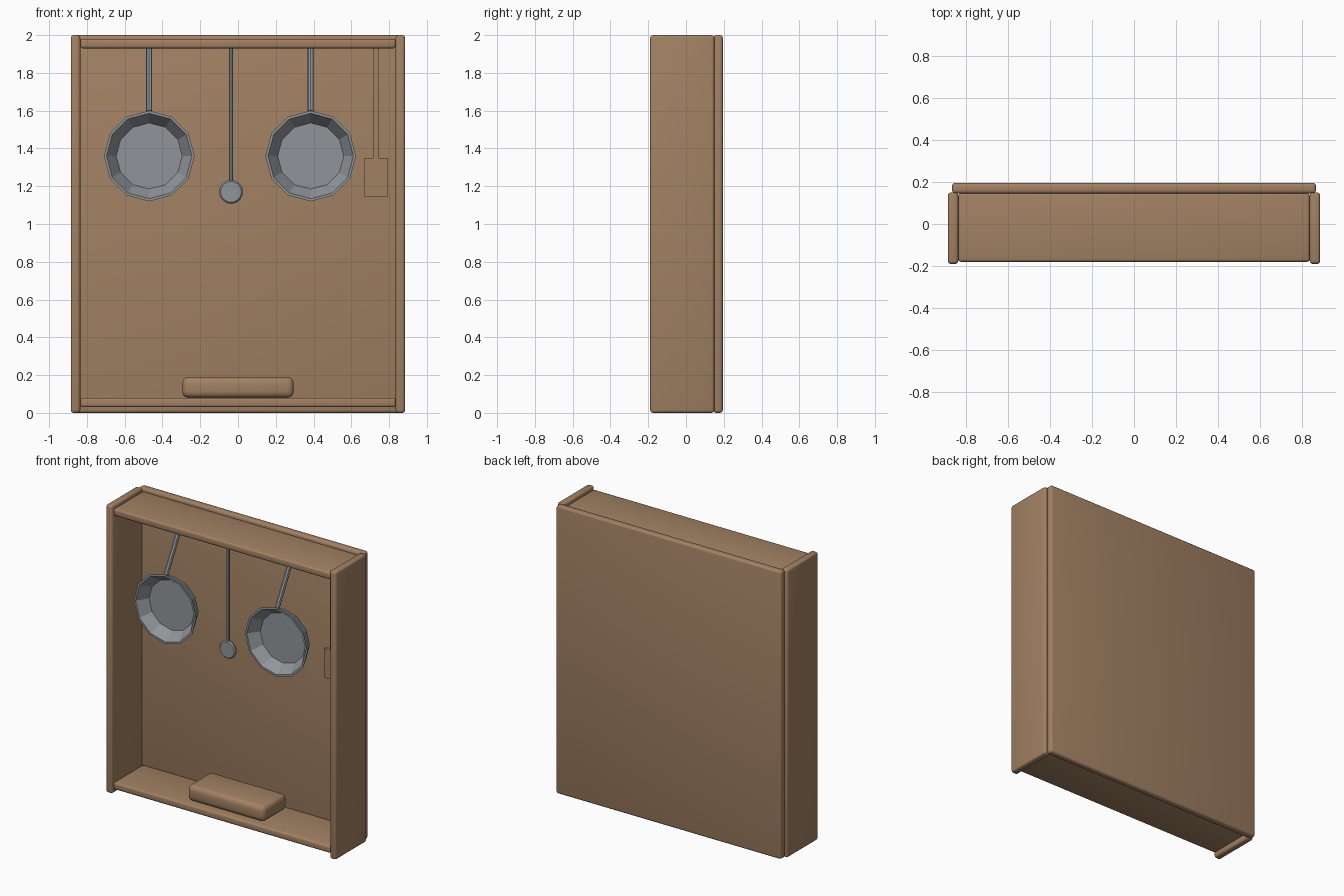
import bpy, bmesh, math
from mathutils import Vector

cube = bpy.data.objects.get("Cube")
if cube:
    bpy.data.objects.remove(cube)


def material(name, rgb):
    m = bpy.data.materials.new(name)
    m.use_nodes = True
    m.diffuse_color = (*rgb, 1)
    m.node_tree.nodes["Principled BSDF"].inputs["Base Color"].default_value = (*rgb, 1)
    return m


WOOD = material("warm wood", (0.36, 0.22, 0.125))
STEEL = material("grey steel", (0.28, 0.30, 0.32))


def finish(name, bm, mat, smooth=True):
    bmesh.ops.recalc_face_normals(bm, faces=bm.faces)
    mesh = bpy.data.meshes.new(name)
    bm.to_mesh(mesh)
    bm.free()
    mesh.materials.append(mat)
    ob = bpy.data.objects.new(name, mesh)
    bpy.context.collection.objects.link(ob)
    if smooth:
        bpy.ops.object.select_all(action="DESELECT")
        ob.select_set(True)
        bpy.context.view_layer.objects.active = ob
        bpy.ops.object.shade_smooth_by_angle(angle=math.radians(35))
    return ob


def box(name, x, y, z, mat, bevel=0.0):
    """Box from (min, max) ranges, with rounded edges."""
    bm = bmesh.new()
    bmesh.ops.create_cube(bm, size=1)
    for v in bm.verts:
        v.co = [r[0] + (c + 0.5) * (r[1] - r[0]) for c, r in zip(v.co, (x, y, z))]
    if bevel:
        bmesh.ops.bevel(bm, geom=bm.edges[:], offset=bevel, segments=3,
                        profile=0.5, affect="EDGES")
    return finish(name, bm, mat)


def rod(name, start, end, radius, mat, sides=8):
    start, end = Vector(start), Vector(end)
    bm = bmesh.new()
    bmesh.ops.create_cone(bm, cap_ends=True, segments=sides, radius1=radius,
                          radius2=radius, depth=(end - start).length)
    turn = (end - start).to_track_quat("Z", "Y").to_matrix().to_4x4()
    bm.transform(turn)
    bmesh.ops.translate(bm, verts=bm.verts, vec=(start + end) / 2)
    return finish(name, bm, mat)


def dish(name, centre, profile, mat, sides):
    """Lathe a (radius, y) profile about the y axis and cap both ends."""
    bm = bmesh.new()
    rings = []
    for r, y in profile:
        angles = [math.tau * i / sides for i in range(sides)]
        rings.append([bm.verts.new((centre[0] + r * math.sin(a), y,
                                    centre[1] + r * math.cos(a))) for a in angles])
    for a, b in zip(rings, rings[1:]):
        for i in range(sides):
            j = (i + 1) % sides
            bm.faces.new((a[i], a[j], b[j], b[i]))
    bm.faces.new(rings[0])
    bm.faces.new(rings[-1])
    return finish(name, bm, mat, smooth=False)


# Cabinet: back board, side boards, top and bottom shelves
box("back_board", (-0.865, 0.865), (0.145, 0.195), (0, 2), WOOD, 0.015)
for side, s in (("left", 1), ("right", -1)):
    box(side + "_board", sorted((s * 0.835, s * 0.885)), (-0.19, 0.15), (0, 2), WOOD, 0.015)
for level, z in (("bottom", 0.03), ("top", 1.93)):
    box(level + "_shelf", (-0.835, 0.835), (-0.18, 0.147), (z, z + 0.05), WOOD, 0.013)

# Wooden block resting on the bottom shelf
box("wooden_block", (-0.295, 0.295), (-0.14, 0.12), (0.08, 0.19), WOOD, 0.032)

# Two hanging pans with slanted handles
PAN = [(0.195, -0.04), (0.24, -0.13), (0.226, -0.13), (0.175, -0.055)]
for side, x in (("left", 0.385), ("right", -0.47)):
    dish(side + "_pan", (x, 1.36), PAN, STEEL, 12)
    rod(side + "_pan_handle", (x, -0.12, 1.595), (x, 0.07, 1.935), 0.016, STEEL)

# Ladle
rod("ladle_handle", (-0.037, -0.055, 1.2), (-0.037, -0.055, 1.935), 0.011, STEEL)
dish("ladle_bowl", (-0.037, 1.17),
     [(0.045, -0.035), (0.06, -0.048), (0.063, -0.06), (0.055, -0.068)], STEEL, 20)

# Wooden spatula
box("spatula_handle", (0.715, 0.745), (-0.01, 0.01), (1.34, 1.935), WOOD)
box("spatula_blade", (0.667, 0.795), (-0.01, 0.01), (1.145, 1.35), WOOD)
